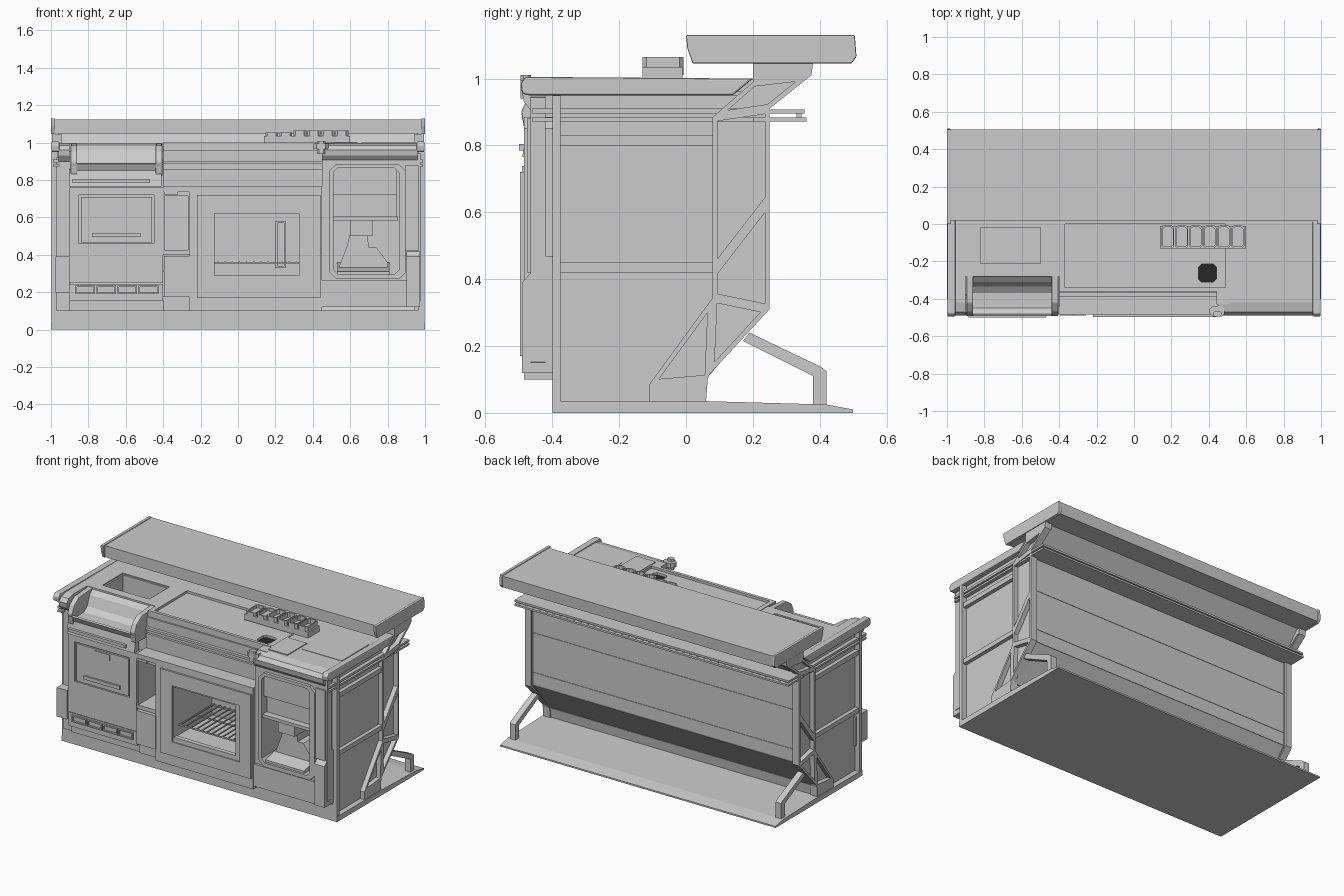
import bpy, bmesh
from mathutils import Vector

if "Cube" in bpy.data.objects:
    bpy.data.objects.remove(bpy.data.objects["Cube"])


def at(axis, u, v, w):
    return Vector({'x': (w, u, v), 'y': (u, w, v), 'z': (u, v, w)}[axis])


def finish(name, bm, bevel=0):
    bmesh.ops.recalc_face_normals(bm, faces=bm.faces)
    me = bpy.data.meshes.new(name)
    bm.to_mesh(me)
    bm.free()
    ob = bpy.data.objects.new(name, me)
    bpy.context.collection.objects.link(ob)
    if bevel:
        m = ob.modifiers.new("bevel", 'BEVEL')
        m.width, m.segments = bevel, 2
    return ob


def prism(name, pts, a, b, axis='x', bevel=0):
    """Extrude a 2D outline along an axis from a to b."""
    bm = bmesh.new()
    lo = [bm.verts.new(at(axis, u, v, a)) for u, v in pts]
    hi = [bm.verts.new(at(axis, u, v, b)) for u, v in pts]
    bm.faces.new(lo)
    bm.faces.new(hi)
    n = len(pts)
    for i in range(n):
        j = (i + 1) % n
        bm.faces.new((lo[i], lo[j], hi[j], hi[i]))
    return finish(name, bm, bevel)


def rect(u0, u1, v0, v1):
    return [(u0, v0), (u1, v0), (u1, v1), (u0, v1)]


def octo(u0, u1, v0, v1, c):
    return [(u0 + c, v0), (u1 - c, v0), (u1, v0 + c), (u1, v1 - c),
            (u1 - c, v1), (u0 + c, v1), (u0, v1 - c), (u0, v0 + c)]


def box(name, x0, x1, y0, y1, z0, z1, bevel=0):
    return prism(name, rect(x0, x1, y0, y1), z0, z1, 'z', bevel)


def ring(name, outer, inner, a, b, axis):
    """Frame between two outlines with equal point counts."""
    bm = bmesh.new()
    n = len(outer)
    L = [[bm.verts.new(at(axis, u, v, w)) for u, v in p]
         for p, w in ((outer, a), (outer, b), (inner, b), (inner, a))]
    for k in range(4):
        p, q = L[k], L[(k + 1) % 4]
        for i in range(n):
            j = (i + 1) % n
            bm.faces.new((p[i], p[j], q[j], q[i]))
    return finish(name, bm)


def inset(pts, d):
    """Move each side of a convex outline inward by d."""
    c = sum((Vector(p) for p in pts), Vector((0, 0))) / len(pts)
    lines = []
    for i, p in enumerate(pts):
        p, q = Vector(p), Vector(pts[(i + 1) % len(pts)])
        t = (q - p).normalized()
        nrm = Vector((-t.y, t.x))
        if nrm.dot(c - p) < 0:
            nrm = -nrm
        lines.append((p + nrm * d, t))
    out = []
    for i in range(len(pts)):
        (p, t), (q, s) = lines[i - 1], lines[i]
        out.append(tuple(p + t * ((q - p).cross(s) / t.cross(s))))
    return out


# Base plate and kickboard
prism("base_plate", [(-.40, 0), (.5, 0), (.5, .01), (.42, .025), (.06, .035), (-.40, .035)], -1, 1)
box("kickboard", -.975, .975, -.40, -.375, .035, .105)

# Bar top
prism("bar_top", [(0.02, 1.05), (.5, 1.05), (.505, 1.125), (.02, 1.125)], -.985, .985)

# Back panel following the side frame profile, in strips
back = [(.36, 1.05), (.235, .90), (.235, .66), (.235, .40), (.235, .315), (.06, .10), (.05, .03)]
for i, ((y0, z0), (y1, z1)) in enumerate(zip(back, back[1:])):
    prism(f"back_panel_{i}", [(y0, z0), (y1, z1 + .002), (y1 - .02, z1 + .002), (y0 - .02, z0)], -.96, .96)

# Back ledge: two thin slats with a row of pegs between
box("ledge_upper", -.995, .995, .2, .355, .895, .908)
box("ledge_lower", -.995, .995, .2, .36, .872, .884)
for i in range(40):
    x = -.97 + i * 1.94 / 39
    box(f"ledge_peg_{i}", x - .006, x + .006, .33, .345, .884, .895)

# Side assemblies, mirrored
inner = [(.20, 1.045), (.20, .99), (.08, .885), (.08, .345), (-.11, .085), (-.11, .035)]
outer = [(.38, 1.045), (.375, 1.01), (.25, .91), (.25, .31), (.065, .10), (.06, .035)]
cells = [[inner[1], outer[1], outer[2], inner[2]],
         [inner[2], outer[2], (.25, .64), (.08, .42)],
         [(.08, .42), (.25, .64), outer[3], inner[3]],
         [inner[3], outer[3], (.07, .115)],
         [inner[3], (.07, .115), outer[4], inner[4]]]
for s, side in ((-1, "left"), (1, "right")):
    prism(f"{side}_bar_cap", [(.02, 1.045), (.495, 1.045), (.51, 1.065), (.505, 1.13), (0, 1.13), (.004, 1.09)],
          s * .98, s, bevel=.004)
    box(f"{side}_front_post", *sorted((s * .965, s * .998)), -.40, -.375, 0, .95)
    prism(f"{side}_side_panel", [(-.38, .035), (.05, .035), (.06, .10), (.24, .315), (.24, .91), (.36, 1.01),
                                 (.21, .99), (.16, .95), (-.38, .95)], s * .945, s * .965)
    for i, (z0, z1) in enumerate(((.80, .83), (.42, .45), (.895, .91), (.872, .884))):
        y0, y1 = (-.375, .09) if i < 2 else (-.46, .25)
        box(f"{side}_side_rail_{i}", *sorted((s * .955, s * .99)), y0, y1, z0, z1)
    prism(f"{side}_worktop_rail", [(-.47, .95), (.14, .95), (.20, 1.0), (-.48, 1.005), (-.495, .985), (-.49, .955)],
          s * .955, s * .998, bevel=.006)
    # Kinked end frame made of open cells, solid at both ends
    for i in (0, 4):
        prism(f"{side}_frame_end_{i}", [inner[i], outer[i], outer[i + 1], inner[i + 1]], s * .945, s * .995)
    for i, q in enumerate(cells):
        ring(f"{side}_frame_cell_{i}", q, inset(q, .014), s * .95, s * .995, 'x')
    # Foot bracket
    prism(f"{side}_foot_bracket", [(.17, .215), (.38, .11), (.38, .02), (.42, .02), (.42, .125), (.405, .137), (.19, .24)],
          s * .945, s * .985)

# Worktop sections
for side, x0, x1 in (("left", -.96, -.9), ("right", .5, .96)):
    box(f"{side}_worktop", x0, x1, -.42, .2, .96, .997)
ring("bin_worktop", rect(-.9, -.4, -.28, .2), rect(-.83, -.49, -.22, -.01), .95, .997, 'z')
ring("bin_walls", rect(-.83, -.49, -.22, -.01), rect(-.82, -.50, -.21, -.02), .80, .99, 'z')
box("bin_floor", -.83, -.49, -.22, -.01, .79, .80)
ring("griddle_surround", rect(-.4, .5, -.36, .2), rect(-.37, .49, -.34, .0), .95, 1.0, 'z')
ring("griddle_plate", octo(-.37, .49, -.34, 0, .001), octo(.345, .44, -.31, -.215, .015), .90, .985, 'z')
dark = bpy.data.materials.new("dark")
dark.diffuse_color = (.02, .02, .02, 1)
dark.use_nodes = True
dark.node_tree.nodes["Principled BSDF"].inputs["Base Color"].default_value = dark.diffuse_color
drain = box("drain_well", .343, .442, -.312, -.213, .955, .97)
drain.data.materials.append(dark)
box("cutting_board", .5, .64, -.40, -.2, .99, 1.003)
box("drain_board", .66, .95, -.28, 0, .99, 1.0)

# Front lips of the worktop
lip = [(-.42, .997), (-.47, .985), (-.49, .96), (-.485, .93), (-.46, .90), (-.42, .90)]
prism("right_front_lip", lip, .45, .96)
prism("left_front_lip", lip, -.96, -.9)
box("worktop_corner_filler", .44, .51, -.43, -.35, .95, .997)

# Condiment tray with cups
prism("condiment_tray", [(-.13, .995), (-.01, .995), (-.01, 1.035), (-.13, 1.035)], .14, .60)
for i in range(6):
    x = .146 + i * .075
    ring(f"condiment_cup_{i}", octo(x, x + .069, -.13, -.008, .012),
         octo(x + .007, x + .062, -.121, -.017, .01), 1.01, 1.065 if i > 1 else 1.055, 'z')

# Stepped wall and shelf over the oven
box("oven_shelf", -.40, .45, -.485, -.34, .735, .765)
box("oven_back_wall", -.40, .45, -.37, -.345, .76, .96)
box("wall_step", -.40, .45, -.385, -.36, .765, .86)
box("wall_trim", -.40, .45, -.39, -.36, .885, .90)

# Oven with window and rack
ring("oven_surround", rect(-.26, .45, .10, .745), rect(-.21, .43, .18, .71), -.485, -.40, 'y')
ring("oven_door", rect(-.22, .44, .17, .72), rect(-.13, .36, .26, .63), -.497, -.47, 'y')
ring("window_trim", rect(-.14, .37, .25, .64), rect(-.125, .325, .29, .62), -.49, -.46, 'y')
ring("oven_cavity", rect(-.15, .38, .24, .65), rect(-.125, .33, .285, .63), -.47, -.08, 'y')
box("oven_back", -.15, .38, -.09, -.07, .24, .65)
ring("oven_element", rect(.20, .255, .33, .58), rect(.21, .245, .34, .57), -.12, -.09, 'y')
for i in range(12):
    x = -.11 + i * .038
    box(f"rack_rod_{i}", x, x + .007, -.44, -.09, .358, .365)
for i, y in enumerate((-.44, -.27, -.10)):
    box(f"rack_bar_{i}", -.125, .33, y, y + .008, .35, .358)

# Narrow bottle niche and block beside the oven
ring("niche_frame", rect(-.405, -.26, .40, .74), rect(-.393, -.268, .425, .715), -.475, -.2, 'y')
box("niche_back", -.40, -.26, -.21, -.19, .40, .74)
box("niche_block", -.395, -.257, -.49, -.36, .175, .395)
box("niche_handle", -.395, -.32, -.49, -.47, .722, .738)
box("niche_kick", -.4, -.26, -.45, -.38, .10, .18)

# Dishwasher door with recess, slot and button row
ring("dishwasher_door", rect(-.90, -.40, .25, .76), rect(-.85, -.45, .46, .72), -.48, -.44, 'y')
box("door_recess", -.86, -.44, -.465, -.43, .45, .73)
box("door_inner_panel", -.84, -.46, -.477, -.46, .465, .71)
box("door_slot", -.78, -.52, -.488, -.46, .495, .518)
box("door_badge_plate", -.71, -.595, -.482, -.46, .66, .70)
box("control_panel", -.90, -.40, -.475, -.40, .155, .245)
for i in range(4):
    x = -.87 + i * .113
    ring(f"control_button_{i}", rect(x, x + .105, .19, .235), rect(x + .008, x + .097, .198, .227), -.485, -.47, 'y')
box("left_side_block", -.975, -.90, -.49, -.36, .20, .39)
box("left_front_strip", -.97, -.895, -.43, -.39, .10, .92)
box("left_toe_panel", -.9, -.4, -.44, -.38, .1, .16)

# Open hopper above the dishwasher
prism("hopper_trough", [(-.27, .995), (-.31, .96), (-.335, .895), (-.37, .87), (-.45, .868), (-.48, .89), (-.492, .885),
                        (-.475, .85), (-.36, .85), (-.315, .885), (-.27, .95)], -.885, -.415)
cheek = [(-.27, .995), (-.42, .985), (-.47, .95), (-.493, .90), (-.48, .83), (-.33, .82)]
for n, x in (("left", -.895), ("right", -.44)):
    prism(f"hopper_cheek_{n}", cheek, x, x + .035, bevel=.005)
prism("hopper_front", [(-.44, .86), (-.475, .85), (-.49, .765), (-.44, .765)], -.90, -.41)
box("hopper_handle", -.885, -.47, -.5, -.475, .785, .805)

# Dispenser module on the right
ring("dispenser_panel", octo(.45, .975, .15, .945, .002), octo(.50, .885, .28, .875, .03), -.465, -.42, 'y')
ring("dispenser_trim", octo(.49, .895, .27, .885, .035), octo(.51, .86, .295, .865, .025), -.485, -.25, 'y')
box("dispenser_back", .51, .875, -.27, -.25, .29, .87)
box("dispenser_upper", .51, .85, -.46, -.27, .72, .865)
box("dispenser_mid_panel", .51, .85, -.43, -.27, .60, .72)
box("dispenser_divider", .505, .855, -.475, -.27, .585, .605)
box("dispenser_spout", .60, .72, -.44, -.27, .50, .59)
prism("ice_chute", [(.53, .31), (.80, .31), (.80, .36), (.74, .44), (.70, .44), (.69, .52), (.60, .52), (.58, .44)],
      -.38, -.27, 'y')
prism("drip_tray", [(-.47, .295), (-.27, .295), (-.27, .36), (-.47, .31)], .53, .81)
box("right_strip", .895, .965, -.475, -.45, .42, .88)
prism("right_lower_panel", [(-.49, .12), (-.49, .39), (-.42, .47), (-.40, .47), (-.40, .12)], .90, .972)
box("right_lower_front", .45, .90, -.48, -.42, .12, .265)

# Tap on the front edge
for i, (r, z0, z1) in enumerate(((.04, .965, .995), (.022, .94, 1.01))):
    prism(f"tap_part_{i}", octo(.445 - r, .445 + r, -.495, -.495 + 1.4 * r, r * .4), z0, z1, 'z')
